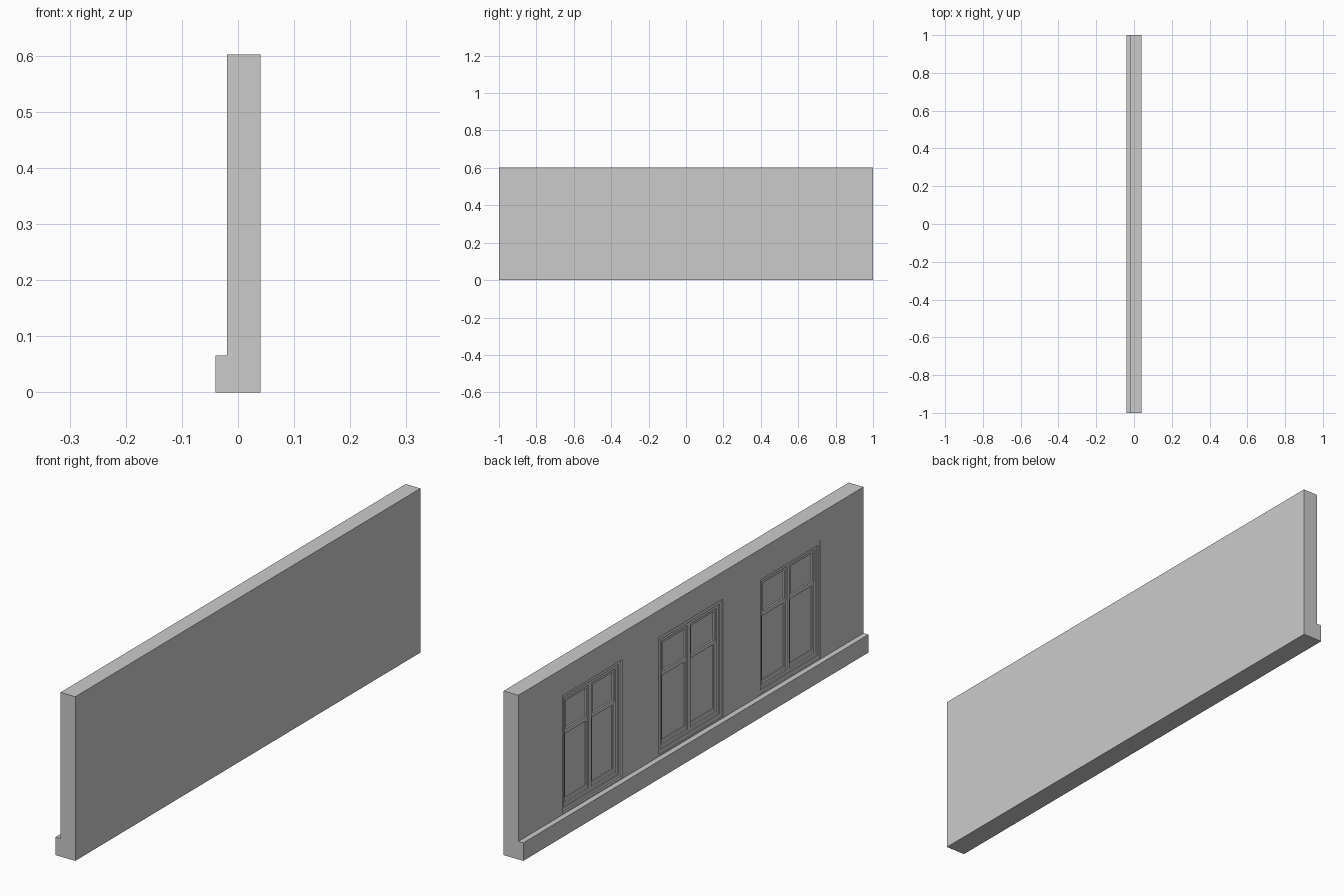
import bpy, bmesh
from mathutils import Matrix

if "Cube" in bpy.data.objects:
    bpy.data.objects.remove(bpy.data.objects["Cube"])

WALL_X = -0.02   # windowed wall face
BACK_X = 0.01    # back of the window recesses


def boxes(name, spans):
    """One object made of boxes given as (x0, x1, y0, y1, z0, z1)."""
    bm = bmesh.new()
    for x0, x1, y0, y1, z0, z1 in spans:
        m = Matrix.Translation(((x0 + x1) / 2, (y0 + y1) / 2, (z0 + z1) / 2))
        m = m @ Matrix.Diagonal((x1 - x0, y1 - y0, z1 - z0, 1))
        bmesh.ops.create_cube(bm, size=1, matrix=m)
    me = bpy.data.meshes.new(name)
    bm.to_mesh(me)
    bm.free()
    ob = bpy.data.objects.new(name, me)
    bpy.context.collection.objects.link(ob)
    return ob


def ring(x, y0, y1, z0, z1, w, sill=None):
    """Four bars round a rectangle, front at x, running back into the wall."""
    b = sill or w
    return [(x, BACK_X, y0, y0 + w, z0, z1), (x, BACK_X, y1 - w, y1, z0, z1),
            (x, BACK_X, y0 + w, y1 - w, z1 - w, z1),
            (x, BACK_X, y0 + w, y1 - w, z0, z0 + b)]


# wall with plinth: one profile extruded along y
profile = [(-0.04, 0), (0.04, 0), (0.04, 0.602), (WALL_X, 0.602), (WALL_X, 0.066), (-0.04, 0.066)]
bm = bmesh.new()
face = bm.faces.new([bm.verts.new((x, -1, z)) for x, z in profile])
ext = bmesh.ops.extrude_face_region(bm, geom=[face])
bmesh.ops.translate(bm, vec=(0, 2, 0), verts=[v for v in ext["geom"] if isinstance(v, bmesh.types.BMVert)])
bmesh.ops.recalc_face_normals(bm, faces=bm.faces)
me = bpy.data.meshes.new("wall")
bm.to_mesh(me)
bm.free()
wall = bpy.data.objects.new("wall", me)
bpy.context.collection.objects.link(wall)

# windows: centre y, half width, setback behind the wall face
Z0, Z1, RAIL = 0.071, 0.502, 0.355
windows = [(0.57, 0.173, 0.006), (0, 0.185, 0.004), (-0.57, 0.18, 0.0005)]

# recesses for the windows
cutter = boxes("window_cutter", [(-0.03, BACK_X, c - h, c + h, Z0, Z1) for c, h, d in windows])
cutter.hide_render = True
cutter.hide_set(True)
mod = wall.modifiers.new("recesses", "BOOLEAN")
mod.object = cutter
mod.solver = "EXACT"

for i, (c, h, d) in enumerate(windows, 1):
    x = WALL_X + d
    # outer trim and stepped inner frame
    boxes(f"window_trim_{i}", ring(x, c - h, c + h, Z0, Z1, 0.014))
    a, z0, z1 = h - 0.014, Z0 + 0.014, Z1 - 0.014
    boxes(f"window_frame_{i}", ring(x + 0.004, c - a, c + a, z0, z1, 0.012))
    a, z0, z1 = a - 0.012, z0 + 0.012, z1 - 0.012
    # centre mullion
    boxes(f"mullion_{i}", [(x + 0.004, BACK_X, c - 0.008, c + 0.008, z0, z1)])
    for side, y0, y1 in (("left", c + 0.008, c + a), ("right", c - a, c - 0.008)):
        # lower sash set slightly behind the upper sash
        boxes(f"upper_sash_{side}_{i}", ring(x + 0.007, y0, y1, RAIL, z1, 0.009))
        boxes(f"lower_sash_{side}_{i}", ring(x + 0.009, y0, y1, z0, RAIL, 0.009, 0.014))
        # glass panes
        boxes(f"glass_{side}_{i}", [(x + 0.013, BACK_X, y0, y1, z0, z1)])
